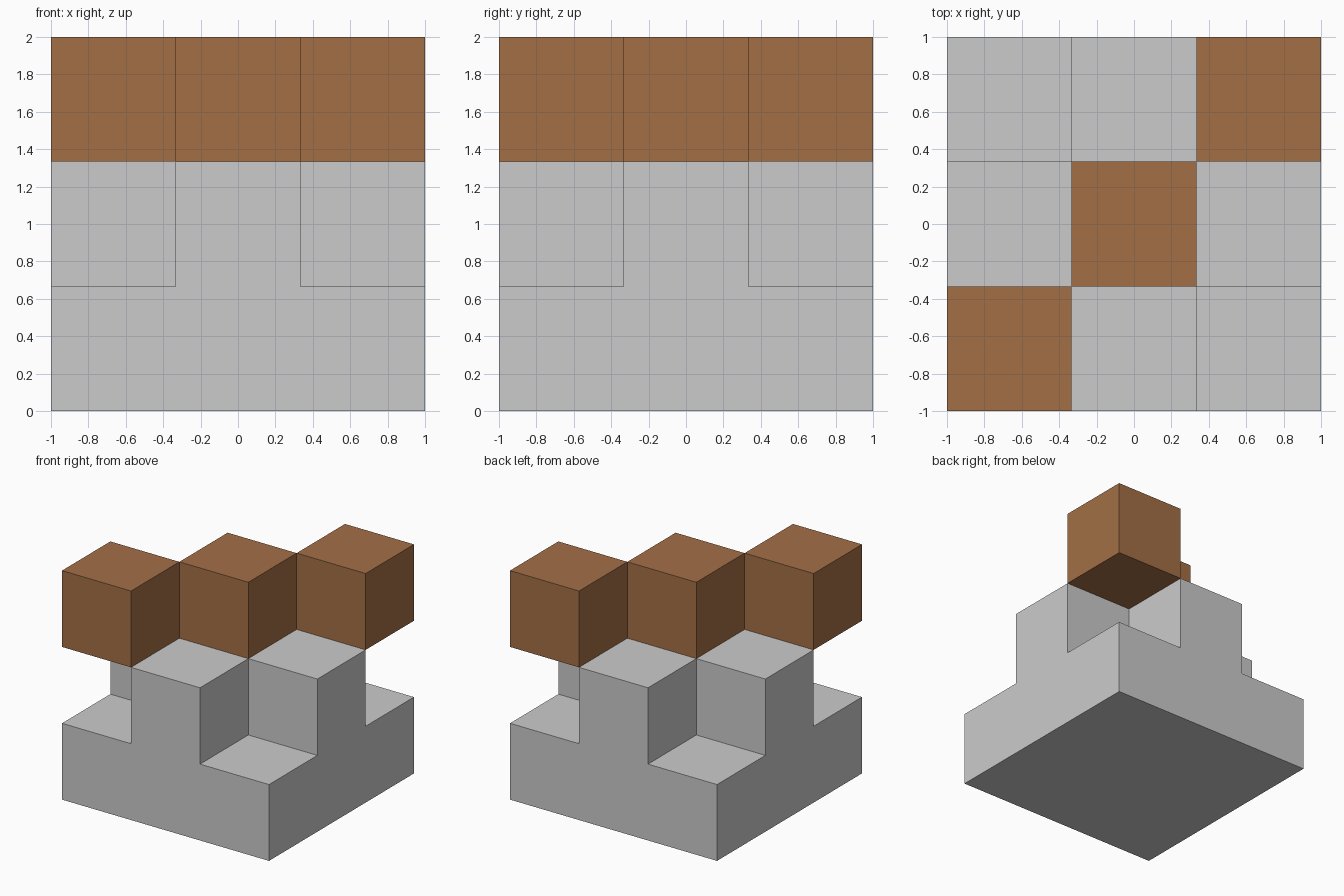
import bpy
import bmesh
from mathutils import Matrix, Vector

default = bpy.data.objects.get("Cube")
if default:
    bpy.data.objects.remove(default, do_unlink=True)

U = 2 / 3  # edge of one cube cell


def material(name, rgb):
    m = bpy.data.materials.new(name)
    m.use_nodes = True
    m.diffuse_color = (*rgb, 1)
    bsdf = next(n for n in m.node_tree.nodes if n.type == 'BSDF_PRINCIPLED')
    bsdf.inputs["Base Color"].default_value = (*rgb, 1)
    return m


def add_object(name, bm, mat):
    mesh = bpy.data.meshes.new(name)
    bm.to_mesh(mesh)
    bm.free()
    mesh.materials.append(mat)
    obj = bpy.data.objects.new(name, mesh)
    bpy.context.scene.collection.objects.link(obj)
    return obj


def add_box(bm, center, size):
    matrix = Matrix.Translation(center) @ Matrix.Diagonal((*size, 1))
    bmesh.ops.create_cube(bm, size=1, matrix=matrix)


grey = material("light grey", (0.60, 0.60, 0.60))
brown = material("brown", (0.367, 0.159, 0.061))

# Stepped base: a slab cut into 3 x 3 cells, with a raised plus shape
bm = bmesh.new()
add_box(bm, (0, 0, U / 2), (2, 2, U))
for axis in (Vector((1, 0, 0)), Vector((0, 1, 0))):
    for side in (-1, 1):
        bmesh.ops.bisect_plane(bm, geom=bm.verts[:] + bm.edges[:] + bm.faces[:],
                               plane_co=axis * side * U / 2, plane_no=axis)
bm.normal_update()
plus = []
for f in bm.faces:
    c = f.calc_center_median()
    if f.normal.z > 0.9 and min(abs(c.x), abs(c.y)) < 0.1:
        plus.append(f)
raised = bmesh.ops.extrude_face_region(bm, geom=plus)["geom"]
bmesh.ops.translate(bm, vec=(0, 0, U),
                    verts=[v for v in raised if isinstance(v, bmesh.types.BMVert)])
covered = [f for f in plus if f.is_valid]
if covered:
    bmesh.ops.delete(bm, geom=covered, context='FACES')
# Merge the cells into clean flat faces
bmesh.ops.recalc_face_normals(bm, faces=bm.faces[:])
bmesh.ops.dissolve_limit(bm, angle_limit=0.01, verts=bm.verts[:], edges=bm.edges[:])
add_object("stepped_base", bm, grey)

# Diagonal row of cubes on top, from front right to back left
for name, i in (("front_cube", -1), ("middle_cube", 0), ("back_cube", 1)):
    bm = bmesh.new()
    add_box(bm, (i * U, i * U, 2.5 * U), (U, U, U))
    add_object(name, bm, brown)
